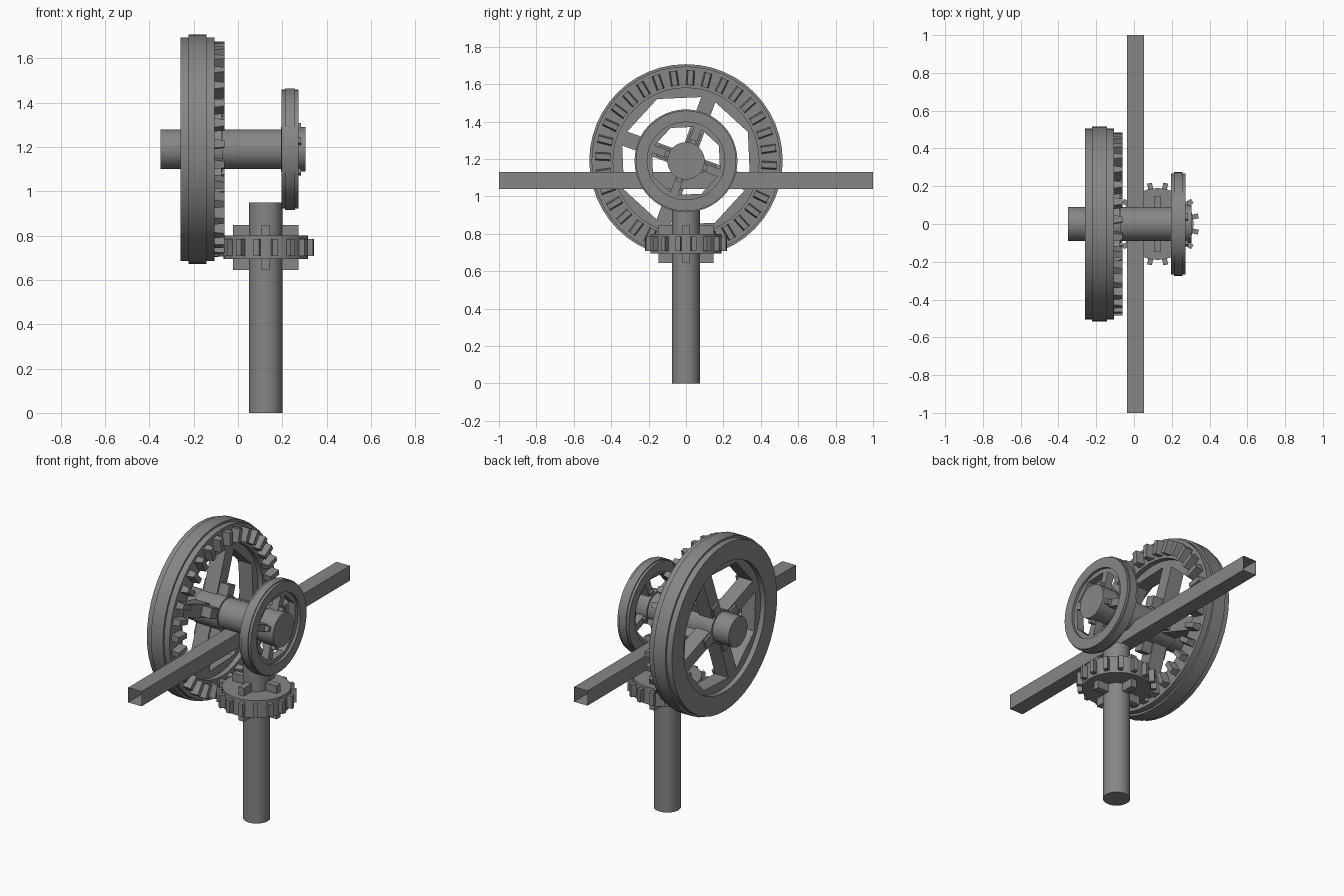
import bpy, bmesh, math
from mathutils import Matrix, Vector

cube = bpy.data.objects.get("Cube")
if cube:
    bpy.data.objects.remove(cube, do_unlink=True)

grey = bpy.data.materials.new("iron_grey")
grey.use_nodes = True
grey.diffuse_color = (0.24, 0.24, 0.24, 1)
grey.node_tree.nodes["Principled BSDF"].inputs["Base Color"].default_value = (0.24, 0.24, 0.24, 1)

# Frames: local z becomes the turning axis
AXLE = Matrix(((0, 0, 1, 0), (1, 0, 0, 0), (0, 1, 0, 1.19), (0, 0, 0, 1)))
SHAFT = Matrix.Translation((0.125, 0, 0))


def finish(name, bm, frame):
    bm.transform(frame)
    mesh = bpy.data.meshes.new(name)
    bm.to_mesh(mesh)
    bm.free()
    mesh.materials.append(grey)
    obj = bpy.data.objects.new(name, mesh)
    bpy.context.collection.objects.link(obj)
    bpy.ops.object.select_all(action='DESELECT')
    obj.select_set(True)
    bpy.context.view_layer.objects.active = obj
    bpy.ops.object.shade_smooth_by_angle(angle=math.radians(30))


def lathe(name, profile, frame, sides=48, start=0.0):
    """Turn a closed (radius, height) profile into a ring."""
    bm = bmesh.new()
    rings = []
    for i in range(sides):
        a = start + math.tau * i / sides
        rings.append([bm.verts.new((r * math.cos(a), r * math.sin(a), h)) for r, h in profile])
    n = len(profile)
    for i in range(sides):
        p, q = rings[i], rings[(i + 1) % sides]
        for j in range(n):
            k = (j + 1) % n
            bm.faces.new((p[j], q[j], q[k], p[k]))
    bmesh.ops.recalc_face_normals(bm, faces=bm.faces)
    finish(name, bm, frame)


def rod(name, radius, low, high, frame):
    bm = bmesh.new()
    bmesh.ops.create_cone(bm, cap_ends=True, segments=40, radius1=radius, radius2=radius,
                          depth=high - low, matrix=Matrix.Translation((0, 0, (low + high) / 2)))
    finish(name, bm, frame)


def radial_blocks(name, count, start, inner, outer, width, low, high, frame, taper=1.0):
    """Blocks around the axis; taper narrows their upper end."""
    bm = bmesh.new()
    for i in range(count):
        new = bmesh.ops.create_cube(bm, size=1)["verts"]
        for v in new:
            narrow = taper if v.co.z > 0 else 1
            v.co = Vector(((inner + outer) / 2 + v.co.x * (outer - inner),
                           v.co.y * width * narrow,
                           (low + high) / 2 + v.co.z * (high - low)))
        turn = Matrix.Rotation(start + math.tau * i / count, 3, 'Z')
        bmesh.ops.rotate(bm, verts=new, matrix=turn)
    finish(name, bm, frame)


def wheel(name, s, mid, half, crown):
    """Crowned rim, octagonal lining and four spokes, sized by s."""
    lo, hi, edge = mid - half, mid + half, 0.505 * s
    lathe(name + "_rim", [(0.39 * s, lo), (edge, lo), (edge, mid - crown), (0.517 * s, mid - crown),
                          (0.517 * s, mid + crown), (edge, mid + crown), (edge, hi), (0.39 * s, hi)], AXLE)
    tilt = math.radians(70)
    in_lo, in_hi = mid - half * 0.6, mid + half * 0.6
    lathe(name + "_lining", [(0.365 * s, in_lo), (0.43 * s, in_lo), (0.43 * s, in_hi), (0.365 * s, in_hi)],
          AXLE, 8, tilt)
    radial_blocks(name + "_spokes", 4, tilt, 0.05, 0.38 * s, 0.08 * s, in_lo, in_hi, AXLE)


# Horizontal axle with its two wheels and collars
rod("axle", 0.09, -0.35, 0.30, AXLE)
wheel("large_wheel", 1.0, -0.183, 0.076, 0.04)
wheel("small_wheel", 0.532, 0.235, 0.038, 0.023)
rod("large_wheel_collar", 0.1, -0.24, -0.07, AXLE)
rod("small_wheel_collar", 0.1, 0.195, 0.305, AXLE)
radial_blocks("large_wheel_hub_keys", 4, math.radians(70), 0.07, 0.16, 0.06, -0.24, -0.075, AXLE)
radial_blocks("small_wheel_hub_keys", 4, math.radians(70), 0.07, 0.12, 0.03, 0.2, 0.285, AXLE)

# Crown teeth on the face of the large wheel
radial_blocks("crown_teeth", 32, math.radians(87), 0.405, 0.485, 0.045, -0.115, -0.06, AXLE, 0.65)

# Upright shaft with the pinion
rod("upright_shaft", 0.075, 0, 0.95, SHAFT)
rod("pinion_disc", 0.19, 0.695, 0.8, SHAFT)
radial_blocks("pinion_teeth", 16, math.pi / 16, 0.16, 0.22, 0.026, 0.708, 0.785, SHAFT)
radial_blocks("pinion_keys", 4, 0, 0.05, 0.148, 0.036, 0.645, 0.848, SHAFT)

# Long square tube, open at both ends
bm = bmesh.new()
bmesh.ops.create_cube(bm, size=1)
bmesh.ops.delete(bm, geom=[f for f in bm.faces if abs(f.normal.y) > 0.5], context='FACES_ONLY')
bmesh.ops.scale(bm, verts=bm.verts, vec=(0.09, 2, 0.09))
finish("square_tube", bm, Matrix.Translation((0.007, 0, 1.085)))
